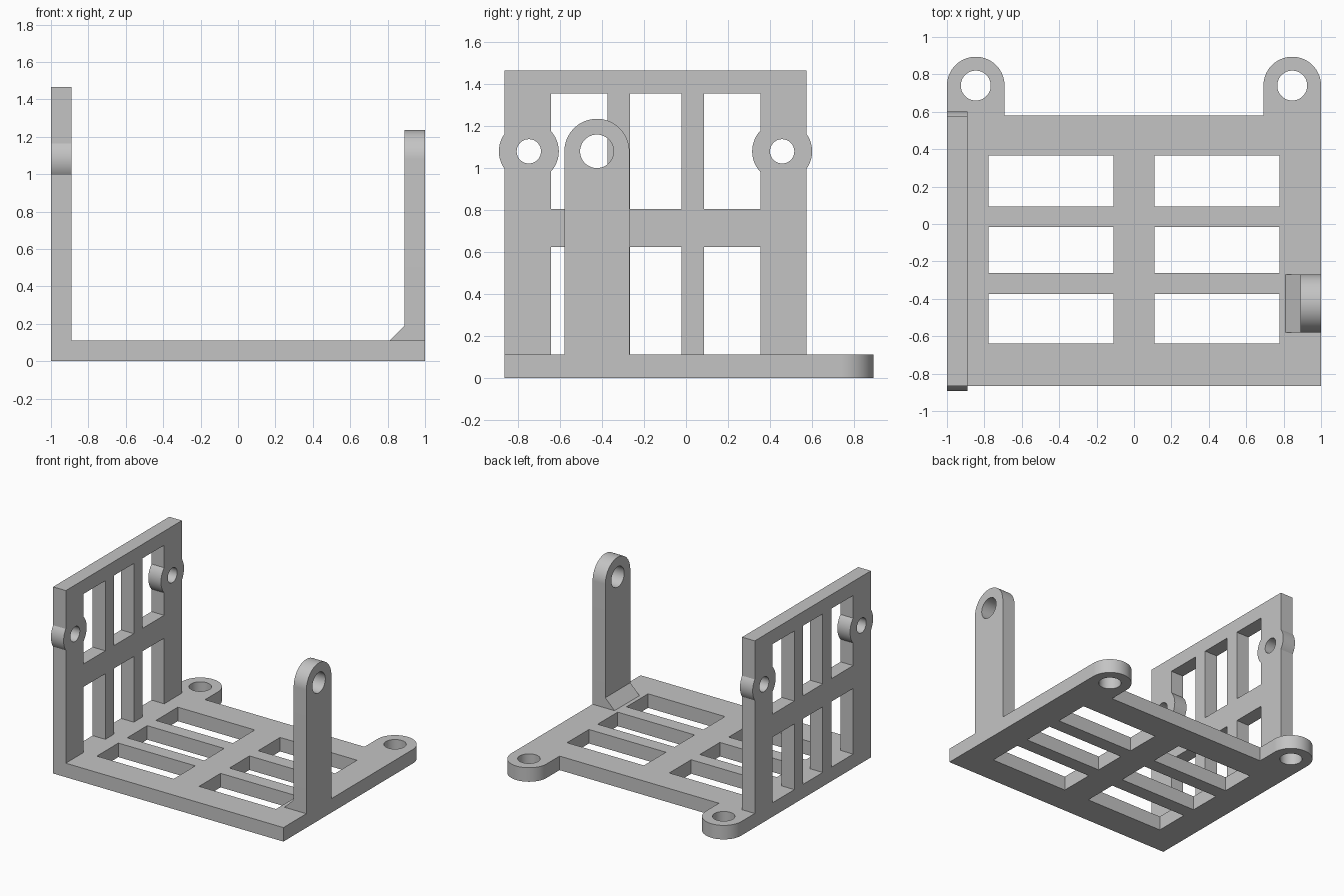
import bpy
import bmesh
from math import cos, sin, pi, radians

default = bpy.data.objects.get("Cube")
if default:
    bpy.data.objects.remove(default, do_unlink=True)

grey = bpy.data.materials.new("plain grey")
grey.use_nodes = True
grey.diffuse_color = (0.55, 0.55, 0.55, 1)
grey.node_tree.nodes["Principled BSDF"].inputs["Base Color"].default_value = grey.diffuse_color

T = 0.11            # plate thickness
FRONT, BACK = -0.865, 0.58
MID = (FRONT + BACK) / 2


def arc(cu, cv, r, start=0, end=360, steps=48):
    """Points along an arc; a full circle leaves out the repeated last point."""
    count = steps if end - start >= 360 else steps + 1
    angles = [radians(start + (end - start) * i / steps) for i in range(count)]
    return [(cu + r * cos(a), cv + r * sin(a)) for a in angles]


def box(u0, u1, v0, v1):
    return [(u0, v0), (u1, v0), (u1, v1), (u0, v1)]


def prism(name, outline, axis, lo, hi):
    """Extrude a flat outline along one axis."""
    place = {"x": lambda u, v, w: (w, u, v),
             "y": lambda u, v, w: (u, w, v),
             "z": lambda u, v, w: (u, v, w)}[axis]
    bm = bmesh.new()
    ends = [[bm.verts.new(place(u, v, w)) for u, v in outline] for w in (lo, hi)]
    for ring in ends:
        bm.faces.new(ring)
    n = len(outline)
    for i in range(n):
        j = (i + 1) % n
        bm.faces.new((ends[0][i], ends[0][j], ends[1][j], ends[1][i]))
    bmesh.ops.recalc_face_normals(bm, faces=bm.faces)
    mesh = bpy.data.meshes.new(name)
    bm.to_mesh(mesh)
    bm.free()
    mesh.materials.append(grey)
    obj = bpy.data.objects.new(name, mesh)
    bpy.context.collection.objects.link(obj)
    return obj


def combine(obj, tool, operation):
    """Apply a boolean and remove the tool object."""
    bpy.context.view_layer.objects.active = obj
    mod = obj.modifiers.new(operation, "BOOLEAN")
    mod.operation, mod.solver, mod.object = operation, "EXACT", tool
    bpy.ops.object.modifier_apply(modifier=mod.name)
    bpy.data.objects.remove(tool, do_unlink=True)


def cut(obj, outline, axis, lo, hi):
    combine(obj, prism("cutter", outline, axis, lo - 0.05, hi + 0.05), "DIFFERENCE")


def smooth(obj):
    bpy.ops.object.select_all(action="DESELECT")
    obj.select_set(True)
    bpy.context.view_layer.objects.active = obj
    bpy.ops.object.shade_smooth_by_angle(angle=radians(30))


# Base plate with two rounded mounting ears at the back
EAR_X, EAR_Y, EAR_R = 0.846, 0.74, 0.154
right_ear = [(EAR_X - EAR_R, BACK)] + arc(-EAR_X, EAR_Y, EAR_R, 0, 180)
right_ear[0] = (-EAR_X + EAR_R, BACK)
left_ear = [(-u, v) for u, v in reversed(right_ear)]
base = prism("base_plate", [(-1, FRONT), (1, FRONT)] + left_ear + right_ear, "z", 0, T)
for side in (-1, 1):
    u0, u1 = sorted((side * 0.11, side * 0.778))
    for v0, v1 in ((-0.64, -0.373), (-0.263, -0.015), (0.093, 0.365)):
        cut(base, box(u0, u1, v0, v1), "z", 0, T)
    cut(base, arc(side * EAR_X, EAR_Y, 0.08), "z", 0, T)
smooth(base)

# Tall windowed wall on the right edge, with two round screw bosses
wall = prism("right_wall", box(FRONT, BACK - 0.005, T, 1.465), "x", -1, -1 + T)
for v0, v1 in ((T - 0.05, 0.625), (0.805, 1.355)):
    for u0, u1 in ((-0.645, -0.375), (-0.268, -0.022), (0.085, 0.355)):
        cut(wall, box(u0, u1, v0, v1), "x", -1, -1 + T)
for side in (-1, 1):
    u = MID - 0.003 + side * 0.604
    combine(wall, prism("boss", arc(u, 1.08, 0.143), "x", -1, -1 + T), "UNION")
    cut(wall, arc(u, 1.08, 0.058), "x", -1, -1 + T)
smooth(wall)

# Narrow round-topped post on the left edge
POST_Y, POST_R = -0.425, 0.155
post_outline = [(POST_Y - POST_R, T), (POST_Y + POST_R, T)] + arc(POST_Y, 1.08, POST_R, 0, 180)
post = prism("left_post", post_outline, "x", 1 - T, 1)
cut(post, arc(POST_Y, 1.08, 0.08), "x", 1 - T, 1)
smooth(post)

# Sloped brace at the foot of the post
prism("post_brace", [(0.81, T), (1 - T, T), (1 - T, T + 0.08)], "y",
      POST_Y - POST_R, POST_Y + POST_R)
